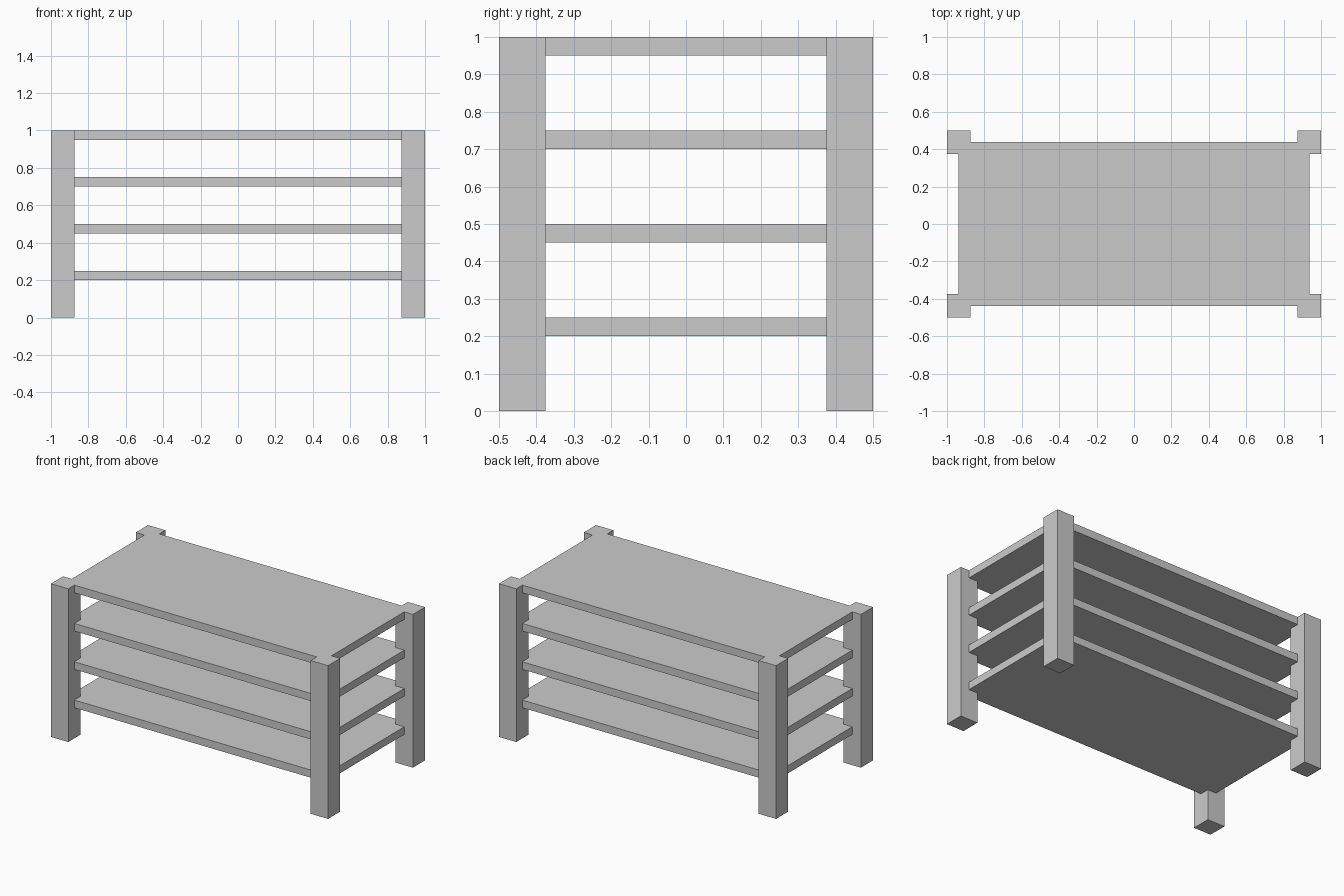
import bpy
import bmesh

if "Cube" in bpy.data.objects:
    bpy.data.objects.remove(bpy.data.objects["Cube"])

LEG_IN, LEG = (0.875, 0.375), 0.125     # inner leg corner, leg width
SHELF = (0.9375, 0.4375)                # shelf half sizes
THICK = 0.05


def prism(name, outline, z0, z1):
    """Extrude a counter-clockwise xy outline from z0 to z1."""
    bm = bmesh.new()
    base = bm.faces.new([bm.verts.new((x, y, z0)) for x, y in outline])
    ext = bmesh.ops.extrude_face_region(bm, geom=[base], use_keep_orig=True)
    top = [v for v in ext["geom"] if isinstance(v, bmesh.types.BMVert)]
    bmesh.ops.translate(bm, verts=top, vec=(0, 0, z1 - z0))
    bmesh.ops.recalc_face_normals(bm, faces=bm.faces)
    mesh = bpy.data.meshes.new(name)
    bm.to_mesh(mesh)
    bm.free()
    obj = bpy.data.objects.new(name, mesh)
    bpy.context.collection.objects.link(obj)
    return obj


# Four square corner legs
for sy, row in ((-1, "front"), (1, "back")):
    for sx, side in ((-1, "left"), (1, "right")):
        x0, x1 = sorted((sx * LEG_IN[0], sx * (LEG_IN[0] + LEG)))
        y0, y1 = sorted((sy * LEG_IN[1], sy * (LEG_IN[1] + LEG)))
        prism(f"{row}_{side}_leg", [(x0, y0), (x1, y0), (x1, y1), (x0, y1)], 0, 1)

# Four shelves, notched at the corners to fit around the legs
(lx, ly), (hx, hy) = LEG_IN, SHELF
outline = [(hx, -ly), (hx, ly), (lx, ly), (lx, hy), (-lx, hy), (-lx, ly),
           (-hx, ly), (-hx, -ly), (-lx, -ly), (-lx, -hy), (lx, -hy), (lx, -ly)]
for i, name in enumerate(("bottom_shelf", "lower_shelf", "upper_shelf", "top_shelf")):
    top = 0.25 * (i + 1)
    prism(name, outline, top - THICK, top)
